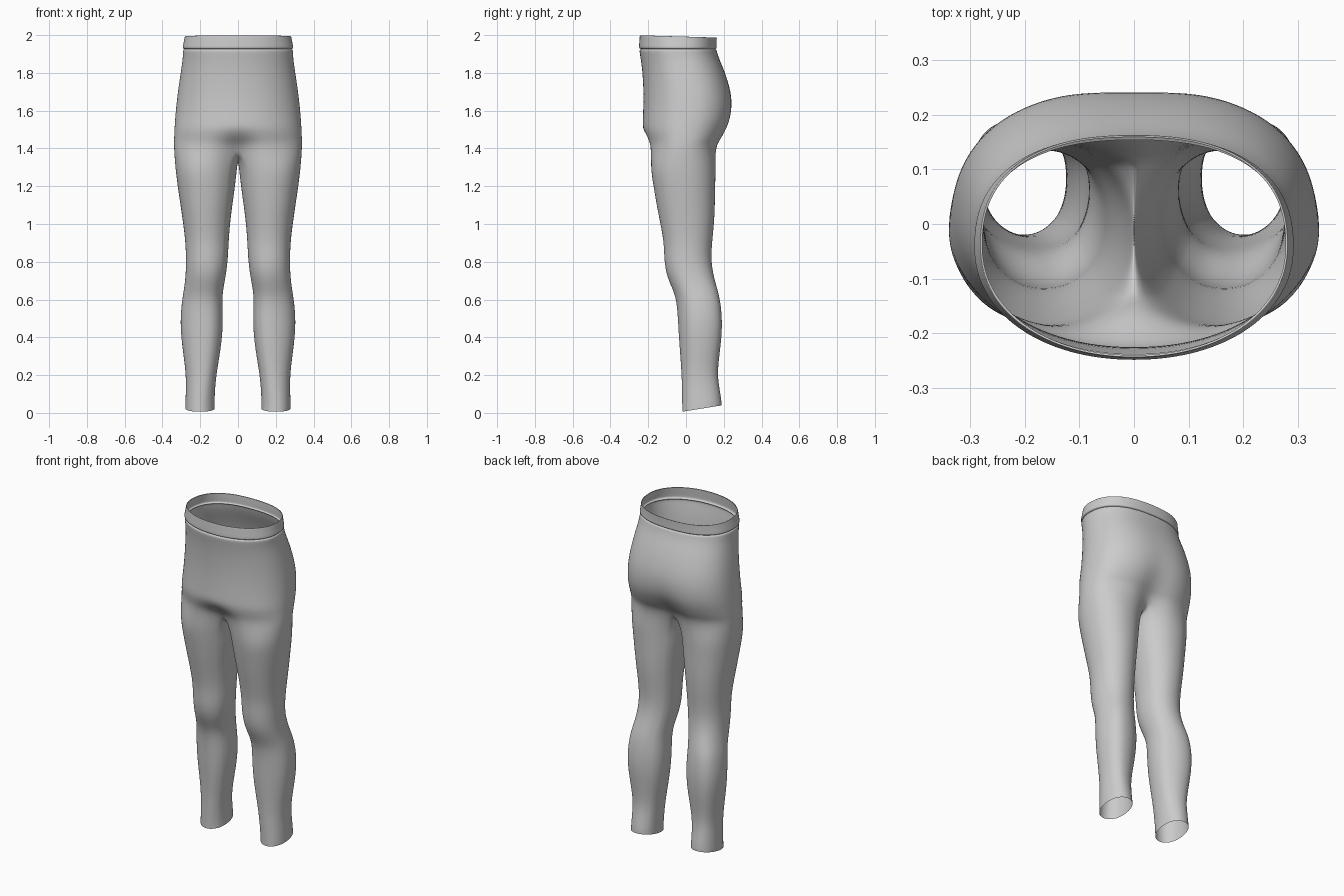
import bpy, bmesh
from math import sin, cos, radians, exp, copysign

if "Cube" in bpy.data.objects:
    bpy.data.objects.remove(bpy.data.objects["Cube"])

H = 16          # segments in half a torso ring (and in the outer arc of a leg)
N = 32          # segments in a full leg ring

# Leg sections: z, inner x, outer x, front y, back y, skew of the back outwards
LEG = [
    (0.00, .124, .279, -.021, .190, .00), (0.03, .124, .279, -.021, .189, .00),
    (0.10, .123, .277, -.022, .180, .05), (0.20, .115, .276, -.024, .167, .10),
    (0.30, .098, .289, -.031, .177, .15), (0.40, .084, .302, -.039, .190, .18),
    (0.50, .079, .307, -.044, .193, .18), (0.60, .084, .297, -.052, .182, .15),
    (0.66, .078, .286, -.074, .166, .10), (0.73, .064, .278, -.105, .146, .05),
    (0.81, .054, .276, -.117, .134, .0), (0.90, .050, .279, -.118, .139, .0),
    (1.00, .043, .291, -.137, .150, .0), (1.10, .030, .306, -.157, .155, .0),
    (1.20, .016, .321, -.174, .156, .0), (1.30, .005, .334, -.190, .160, .0),
]
# Torso sections: z, half width, front y, back y, front dip, back dip at the centre
TORSO = [
    (1.41, .341, -.206, .172, .38, .30), (1.45, .340, -.216, .198, .14, .20),
    (1.50, .338, -.232, .224, .00, .13), (1.55, .335, -.230, .242, .00, .07),
    (1.62, .329, -.227, .250, .00, .03), (1.70, .320, -.226, .241, .0, .01),
    (1.80, .305, -.231, .209, .0, .0), (1.87, .294, -.240, .178, .0, .0),
    (1.91, .293, -.247, .165, .0, .0), (1.922, .292, -.247, .163, .0, .0),
    (1.926, .284, -.239, .155, .0, .0),
]
BAND = [
    (1.926, .284, -.239, .155, 0, 0), (1.930, .294, -.249, .163, 0, 0),
    (1.940, .294, -.250, .163, 0, 0), (1.965, .289, -.248, .163, 0, 0),
    (1.995, .284, -.246, .164, 0, 0), (2.000, .283, -.245, .164, 0, 0),
    (1.998, .279, -.241, .160, 0, 0),
]


def power(v, n):
    return copysign(abs(v) ** (2 / n), v)


def leg_ring(z, x0, x1, y0, y1, skew):
    cx, cy, a, b = (x0 + x1) / 2, (y0 + y1) / 2, (x1 - x0) / 2, (y1 - y0) / 2
    pts = []
    for k in range(N):
        t = radians(-135 + 270 * k / H if k <= H else 135 + 90 * (k - H) / (N - H))
        x, y = a * power(cos(t), 2.15), b * power(sin(t), 2.15)
        # the hem slopes up towards the heel
        lift = max(0, 1 - z / .2) * (.006 + .034 * (y + b) / (2 * b))
        shift = skew * y * (1 - (x / a) ** 2)
        pts.append((cx + x + shift, cy + y, z + lift))
    return pts


def torso_ring(z, a, y0, y1, dip0, dip1, tilt=0.0):
    cy, b = (y0 + y1) / 2, (y1 - y0) / 2
    pts = []
    for k in range(H + 1):
        t = radians(-90 + 180 * k / H)
        front = t < 0
        n = 2.1 if front else 2.4
        x = 0.0 if k in (0, H) else a * power(cos(t), n)
        y = b * power(sin(t), n)
        y *= 1 - (dip0 if front else dip1) * exp(-(x / .075) ** 2)
        pts.append((x, cy + y, z - tilt * (cy + y - y0)))
    return pts


def finish(bm, name):
    bmesh.ops.recalc_face_normals(bm, faces=bm.faces)
    me = bpy.data.meshes.new(name)
    bm.to_mesh(me)
    bm.free()
    ob = bpy.data.objects.new(name, me)
    bpy.context.collection.objects.link(ob)
    mir = ob.modifiers.new("Mirror", 'MIRROR')
    mir.use_clip = True
    mir.merge_threshold = 0.0005
    sub = ob.modifiers.new("Smooth", 'SUBSURF')
    sub.levels = sub.render_levels = 2
    me.shade_smooth()
    return ob


def bridge(bm, lower, upper, closed):
    n = len(lower)
    for k in range(n if closed else n - 1):
        j = (k + 1) % n
        bm.faces.new((lower[k], lower[j], upper[j], upper[k]))


def add(bm, pts):
    return [bm.verts.new(p) for p in pts]


# Legs and seat: leg rings join the half torso through a saddle on the centre plane
bm = bmesh.new()
legs = [add(bm, leg_ring(*row)) for row in LEG]
torso = [add(bm, torso_ring(*row)) for row in TORSO]
for lo, hi in zip(legs, legs[1:]):
    bridge(bm, lo, hi, True)
for lo, hi in zip(torso, torso[1:]):
    bridge(bm, lo, hi, False)
front, back = torso[0][0].co, torso[0][H].co
saddle = []
for k in range(1, N - H):
    u = k / (N - H)
    p = back.lerp(front, u)
    saddle.append(bm.verts.new((0, p.y, 1.335 + (p.z - 1.335) * (2 * u - 1) ** 2)))
bridge(bm, legs[-1], torso[0] + saddle, True)
finish(bm, "leggings")

# Waistband: separate strip with rolled edges, slightly lower at the back
bm = bmesh.new()
rings = [add(bm, torso_ring(*row, tilt=.03 * max(0, (row[0] - 1.93) / .07))) for row in BAND]
for lo, hi in zip(rings, rings[1:]):
    bridge(bm, lo, hi, False)
finish(bm, "waistband")
